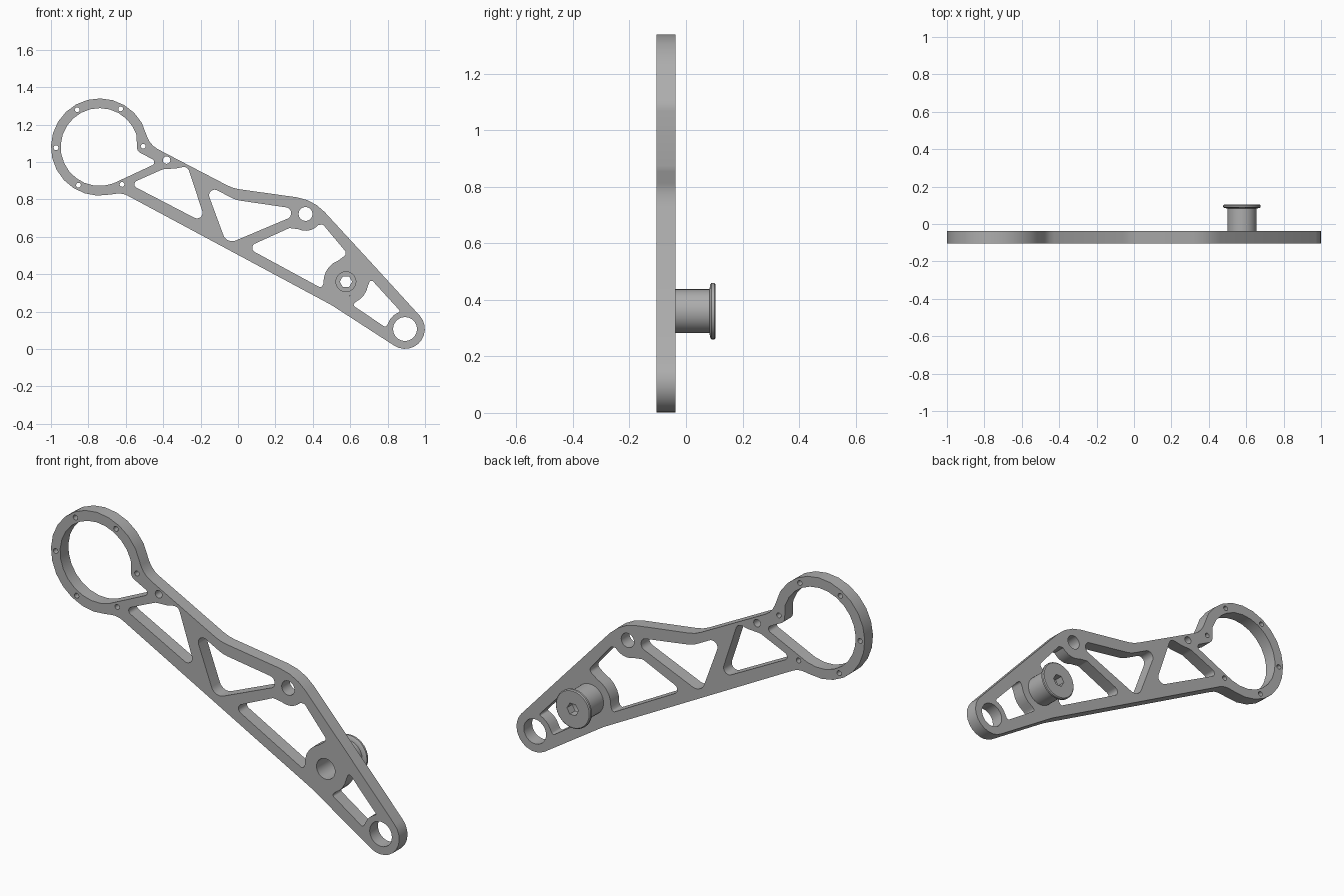
import bpy, bmesh
from math import pi, cos, sin, tan, radians, ceil
from mathutils import Vector, Matrix

cube = bpy.data.objects.get("Cube")
if cube:
    bpy.data.objects.remove(cube, do_unlink=True)

metal = bpy.data.materials.new("plain grey metal")
metal.use_nodes = True
grey = (0.42, 0.42, 0.42, 1)
metal.diffuse_color = grey
metal.node_tree.nodes["Principled BSDF"].inputs["Base Color"].default_value = grey


def arc(x, z, r, start, end):
    """Points along an arc, angles in degrees."""
    n = max(2, ceil(abs(end - start) / 15))
    angles = [radians(start + (end - start) * i / n) for i in range(n + 1)]
    return [(x + r * cos(a), z + r * sin(a), 0) for a in angles]


def circle(x, z, r, sides=24):
    return arc(x, z, r, 0, 360)[:-1] if sides == 24 else [
        (x + r * cos(2 * pi * i / sides), z + r * sin(2 * pi * i / sides), 0)
        for i in range(sides)]


def rounded(corners):
    """Turn (x, z, fillet radius) corners into a filleted loop."""
    loop = []
    for i, (x, z, r) in enumerate(corners):
        p = Vector((x, z))
        if r == 0:
            loop.append(p)
            continue
        before = Vector(corners[i - 1][:2]) - p
        after = Vector(corners[(i + 1) % len(corners)][:2]) - p
        u, v = before.normalized(), after.normalized()
        half = u.angle(v) / 2
        reach = min(r / tan(half), before.length * 0.48, after.length * 0.48)
        r = reach * tan(half)
        centre = p + (u + v).normalized() * (r / sin(half))
        first, last = p + u * reach - centre, p + v * reach - centre
        turn = first.angle(last)
        steps = max(2, ceil(turn / radians(15)))
        for k in range(steps + 1):
            t = k / steps
            loop.append(centre + (first * sin((1 - t) * turn)
                                  + last * sin(t * turn)) / sin(turn))
    return loop


def finish(name, bm):
    bmesh.ops.remove_doubles(bm, verts=bm.verts, dist=0.0002)
    bmesh.ops.recalc_face_normals(bm, faces=bm.faces)
    mesh = bpy.data.meshes.new(name)
    bm.to_mesh(mesh)
    bm.free()
    mesh.materials.clear()
    mesh.materials.append(metal)
    mesh.shade_smooth()
    mesh.set_sharp_from_angle(angle=radians(32))
    obj = bpy.data.objects.new(name, mesh)
    bpy.context.collection.objects.link(obj)
    return obj


# Main landmarks: (x, z)
ring, pivot, end, boss = (-0.74, 1.08), (0.577, 0.36), (0.893, 0.107), (0.361, 0.722)

# Outer edge of the arm
outline = arc(*ring, 0.26, 30, 282) + [(-0.618, 0.835, 0.1), (0.5, 0.235, 0.5)]
outline += arc(*end, 0.106, 237, 402)
outline += [(0.714, 0.46, 0.3), (0.402, 0.799, 0.25),
            (-0.027, 0.859, 0.2), (-0.468, 1.089, 0.12)]

# Large ring opening with a straight strut along its lower right
ring_opening = arc(*ring, 0.208, 18, 290)
ring_opening += [(-0.425, 0.998, 0.018), (-0.54, 1.058, 0.035)]

# Truss pockets
upper_pocket = [(-0.58, 0.882, 0.02), (-0.168, 0.668, 0.03), (-0.27, 0.978, 0.03),
                (-0.335, 0.965, 0.04), (-0.4, 0.962, 0.05)]
middle_pocket = [(-0.18, 0.885, 0.03), (-0.06, 0.56, 0.05), (0.286, 0.706, 0.03),
                 (0.281, 0.754, 0.03), (-0.013, 0.797, 0.15)]
lower_pocket = [(0.045, 0.543, 0.025), (0.445, 0.326, 0.03)]
lower_pocket += arc(*pivot, 0.12, 185, 110)
lower_pocket += [(0.585, 0.51, 0.02), (0.455, 0.665, 0.015)]
lower_pocket += arc(*boss, 0.09, -40, -115) + [(0.275, 0.647, 0.02)]
end_pocket = [(0.71, 0.375, 0.015)] + arc(*pivot, 0.12, -10, -62)
end_pocket += [(0.612, 0.235, 0.02), (0.79, 0.115, 0.02)]
end_pocket += arc(*end, 0.095, 160, 118) + [(0.87, 0.2, 0.015)]

# Round holes
loops = [outline, ring_opening, upper_pocket, middle_pocket, lower_pocket, end_pocket,
         circle(*pivot, 0.078), circle(*end, 0.064), circle(*boss, 0.037),
         circle(-0.382, 1.01, 0.02, 12)]
for i in range(6):
    a = radians(1 + 60 * i)
    loops.append(circle(ring[0] + 0.233 * cos(a), ring[1] + 0.233 * sin(a), 0.013, 12))

# Arm plate: a filled flat curve given thickness
curve = bpy.data.curves.new("arm_profile", "CURVE")
curve.dimensions = "2D"
curve.fill_mode = "BOTH"
curve.extrude = 0.034
for loop in loops:
    points = rounded(loop)
    spline = curve.splines.new("POLY")
    spline.points.add(len(points) - 1)
    for point, p in zip(spline.points, points):
        point.co = (p.x, p.y, 0, 1)
    spline.use_cyclic_u = True
helper = bpy.data.objects.new("arm_profile", curve)
bpy.context.collection.objects.link(helper)
graph = bpy.context.evaluated_depsgraph_get()
flat = bpy.data.meshes.new_from_object(helper.evaluated_get(graph))
bm = bmesh.new()
bm.from_mesh(flat)
bm.transform(Matrix.Translation((0, -0.071, 0)) @ Matrix.Rotation(pi / 2, 4, "X"))
finish("arm_plate", bm)
bpy.data.objects.remove(helper, do_unlink=True)
bpy.data.meshes.remove(flat)

# Flanged pin: closed lathe of (y, radius, is hexagonal) rings, bored from the front
sections = [(-0.105, 0.053, 0), (-0.105, 0.078, 0), (0.083, 0.078, 0),
            (0.086, 0.095, 0), (0.09, 0.1, 0), (0.1, 0.1, 0), (0.105, 0.095, 0),
            (0.105, 0.033, 1), (0.06, 0.033, 1), (0.06, 0.053, 0)]
sides = 36
bm = bmesh.new()
rings = []
for y, radius, hexagonal in sections:
    verts = []
    for i in range(sides):
        a = 2 * pi * i / sides
        r = radius
        if hexagonal:
            r *= cos(pi / 6) / cos(a % (pi / 3) - pi / 6)
        verts.append(bm.verts.new((pivot[0] + r * cos(a), y, pivot[1] + r * sin(a))))
    rings.append(verts)
for k, low in enumerate(rings):
    high = rings[(k + 1) % len(rings)]
    for i in range(sides):
        j = (i + 1) % sides
        bm.faces.new((low[i], low[j], high[j], high[i]))
finish("flanged_pin", bm)
